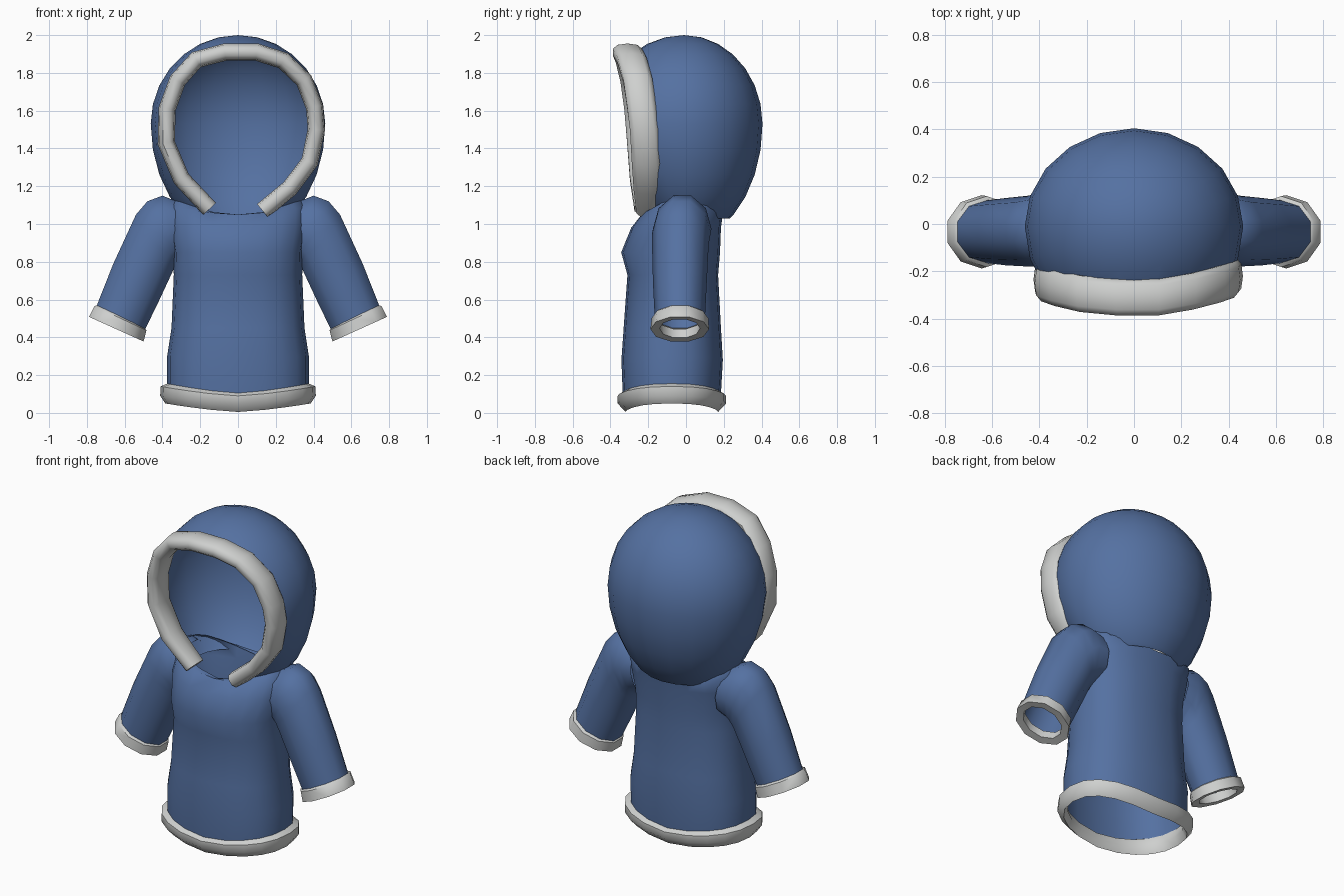
import bpy, bmesh, math
from mathutils import Vector

if "Cube" in bpy.data.objects:
    bpy.data.objects.remove(bpy.data.objects["Cube"])


def material(name, rgb):
    m = bpy.data.materials.new(name)
    m.diffuse_color = (*rgb, 1)
    m.use_nodes = True
    m.node_tree.nodes["Principled BSDF"].inputs["Base Color"].default_value = m.diffuse_color
    return m


BLUE = material("blue cloth", (0.09, 0.165, 0.36))
WHITE = material("white trim", (0.62, 0.63, 0.62))


def finish(name, bm, mats, angle=50):
    bmesh.ops.recalc_face_normals(bm, faces=bm.faces)
    me = bpy.data.meshes.new(name)
    bm.to_mesh(me)
    bm.free()
    for m in mats:
        me.materials.append(m)
    ob = bpy.data.objects.new(name, me)
    bpy.context.collection.objects.link(ob)
    bpy.ops.object.select_all(action='DESELECT')
    ob.select_set(True)
    bpy.context.view_layer.objects.active = ob
    bpy.ops.object.shade_smooth_by_angle(angle=math.radians(angle))
    return ob


def loft(name, rings, mats, caps=False):
    """Bridge closed rings of points into a tube."""
    bm = bmesh.new()
    vs = [[bm.verts.new(p) for p in r] for r in rings]
    n = len(vs[0])
    for a, b in zip(vs, vs[1:]):
        for i in range(n):
            j = (i + 1) % n
            bm.faces.new((a[i], a[j], b[j], b[i]))
    if caps:
        bm.faces.new(vs[0])
        bm.faces.new(vs[-1])
    return finish(name, bm, mats)


def spow(v, e):
    return math.copysign(abs(v) ** e, v)


def body_ring(z, hw, yf, yb, rise, n=20):
    """Rounded oval, lifted towards the sides by rise."""
    pts = []
    for i in range(n):
        a = 2 * math.pi * i / n
        c, s = spow(math.cos(a), 0.85), spow(math.sin(a), 0.85)
        pts.append((hw * c, (yf + yb) / 2 + (yb - yf) / 2 * s, z + rise * abs(c) ** 1.4))
    return pts


def sleeve_ring(side, xo, zo, xi, zi, yf, yb, n=10):
    """Tilted ring between an outer and an inner point."""
    pts = []
    for i in range(n):
        a = 2 * math.pi * (i + 0.5) / n
        t = 0.5 + 0.5 * math.cos(a) / math.cos(math.pi / n)
        pts.append((side * (xi + (xo - xi) * t),
                    (yf + yb) / 2 + (yb - yf) / 2 * math.sin(a), zi + (zo - zi) * t))
    return pts


# Coat body, open at hem and neck
loft("coat_body", [body_ring(*r) for r in [
    (0.10, 0.375, -0.335, 0.185, 0.05),
    (0.28, 0.375, -0.342, 0.195, 0.02),
    (0.45, 0.352, -0.33, 0.185, 0),
    (0.73, 0.34, -0.31, 0.17, 0),
    (0.85, 0.342, -0.343, 0.18, 0),
    (0.98, 0.365, -0.29, 0.185, 0.01),
    (1.05, 0.365, -0.235, 0.195, 0.04),
    (1.04, 0.34, -0.20, 0.175, 0.09)]], [BLUE])

# Rolled trim around the hem
loft("hem_trim", [body_ring(*r) for r in [
    (0.10, 0.37, -0.325, 0.175, 0.05),
    (0.05, 0.36, -0.305, 0.155, 0.045),
    (0.005, 0.385, -0.32, 0.17, 0.045),
    (0.05, 0.412, -0.362, 0.212, 0.04),
    (0.09, 0.41, -0.362, 0.212, 0.05),
    (0.105, 0.375, -0.335, 0.185, 0.05)]], [WHITE])

# Sleeves and cuffs, mirrored left and right
SLEEVE = [(0.30, 1.11, 0.28, 0.83, -0.15, 0.13), (0.40, 1.15, 0.32, 0.80, -0.175, 0.135),
          (0.48, 1.12, 0.335, 0.775, -0.18, 0.13), (0.54, 1.05, 0.35, 0.74, -0.18, 0.12),
          (0.66, 0.79, 0.42, 0.59, -0.175, 0.11), (0.755, 0.55, 0.495, 0.435, -0.165, 0.10)]
CUFF = [(0.745, 0.57, 0.495, 0.45, -0.165, 0.10), (0.76, 0.565, 0.485, 0.437, -0.182, 0.118),
        (0.788, 0.508, 0.50, 0.378, -0.188, 0.122), (0.75, 0.495, 0.54, 0.398, -0.14, 0.075),
        (0.735, 0.545, 0.52, 0.445, -0.145, 0.08)]
for side, tag in ((1, "left"), (-1, "right")):
    loft(tag + "_sleeve", [sleeve_ring(side, *r) for r in SLEEVE], [BLUE])
    loft(tag + "_cuff", [sleeve_ring(side, *r) for r in CUFF], [WHITE])

# Hood: egg-shaped shell, cut open at the face and the neck
bm = bmesh.new()
bmesh.ops.create_uvsphere(bm, u_segments=20, v_segments=14, radius=1)
for v in bm.verts:
    x, y, z = v.co
    z = 1.53 + z * (0.47 if z > 0 else 0.62)
    front = 0.45 - 0.16 * min(1, max(0, (1.5 - z) / 0.43))
    v.co = (0.462 * x, -0.01 + y * (0.415 if y > 0 else front), z)
for co, no in (((0, -0.17, 1.1), (0, -0.85, -0.11)), ((0, 0, 1.03), (0, 0, -1))):
    bmesh.ops.bisect_plane(bm, geom=bm.verts[:] + bm.edges[:] + bm.faces[:],
                           plane_co=co, plane_no=Vector(no).normalized(), clear_outer=True)
finish("hood", bm, [BLUE])

# Padded trim swept around the face opening
PATH = [(-.15, -.21, 1.08), (-.30, -.22, 1.24), (-.38, -.235, 1.43), (-.375, -.25, 1.61),
        (-.32, -.27, 1.76), (-.22, -.295, 1.87), (-.07, -.31, 1.91), (.10, -.31, 1.91),
        (.24, -.285, 1.865), (.35, -.255, 1.76), (.405, -.235, 1.62), (.415, -.22, 1.50),
        (.38, -.21, 1.33), (.275, -.20, 1.19), (.13, -.20, 1.07)]
path = [Vector(p) for p in PATH]
rings = []
for i, p in enumerate(path):
    t = path[min(i + 1, len(path) - 1)] - path[max(i - 1, 0)]
    out = Vector((-t.z, 0, t.x)).normalized()
    depth = 0.065 if i in (0, len(path) - 1) else 0.08
    rings.append([p + out * 0.046 * spow(math.cos(a), 0.8)
                  + Vector((0, depth * spow(math.sin(a), 0.8), 0))
                  for a in (2 * math.pi * k / 10 for k in range(10))])
loft("hood_trim", rings, [WHITE], caps=True)
